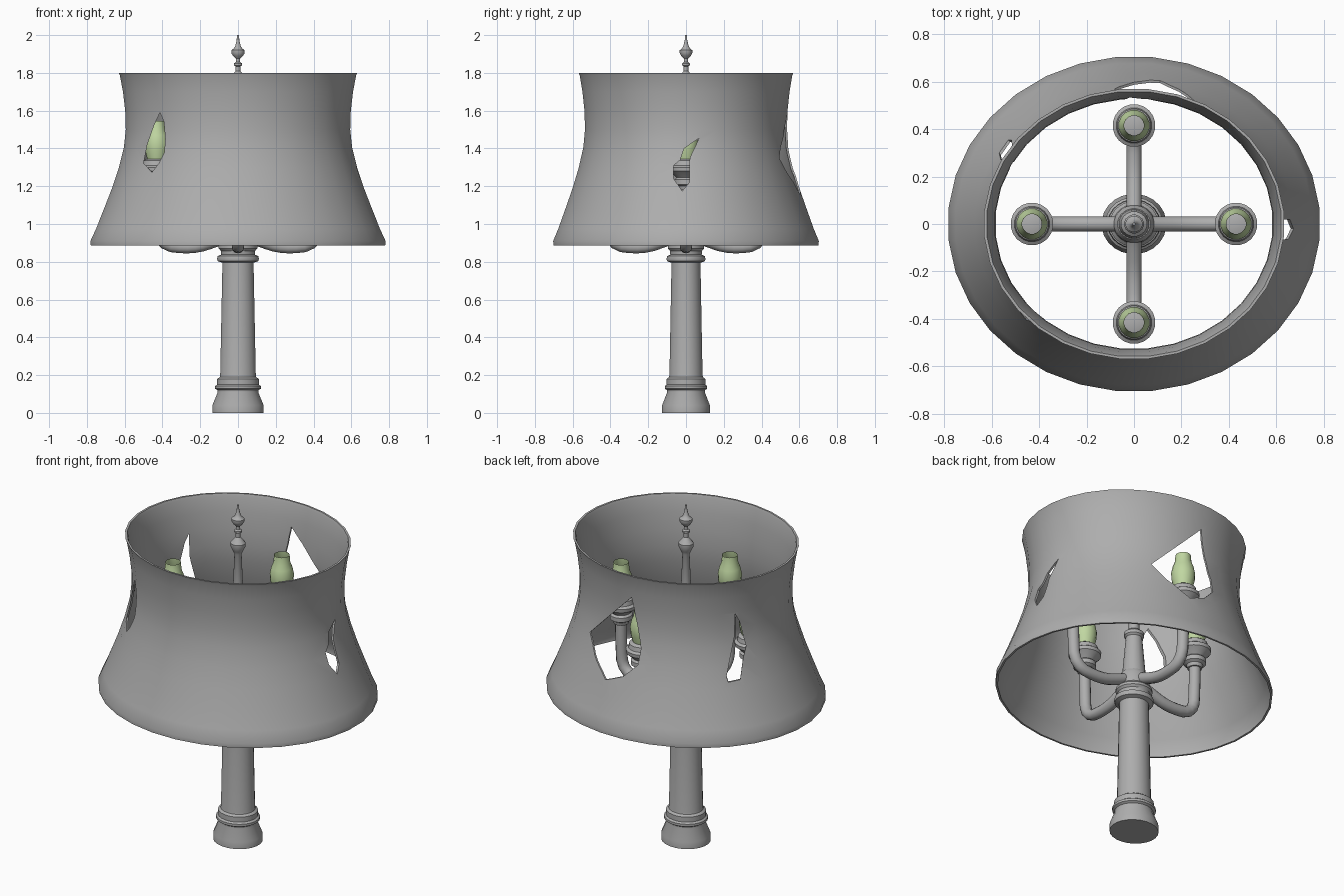
import bpy, bmesh, math
from mathutils import Vector

if "Cube" in bpy.data.objects:
    bpy.data.objects.remove(bpy.data.objects["Cube"])


def material(name, color):
    m = bpy.data.materials.new(name)
    m.diffuse_color = (*color, 1)
    m.use_nodes = True
    m.node_tree.nodes["Principled BSDF"].inputs["Base Color"].default_value = m.diffuse_color
    return m


GREY = material("warm grey", (0.42, 0.42, 0.42))
GREEN = material("pale green", (0.53, 0.68, 0.36))


def finish(name, bm, mat, angle=35):
    bmesh.ops.recalc_face_normals(bm, faces=bm.faces[:])
    me = bpy.data.meshes.new(name)
    bm.to_mesh(me)
    bm.free()
    ob = bpy.data.objects.new(name, me)
    bpy.context.collection.objects.link(ob)
    me.materials.append(mat)
    if angle:
        smooth(ob, angle)
    return ob


def smooth(ob, angle):
    bpy.ops.object.select_all(action='DESELECT')
    bpy.context.view_layer.objects.active = ob
    ob.select_set(True)
    bpy.ops.object.shade_smooth_by_angle(angle=math.radians(angle))


def lathe(name, profile, mat, n=24, ys=1.0, at=(0, 0), closed=False, angle=35):
    """Revolve (radius, z) points about z; ys squashes the depth."""
    bm = bmesh.new()
    rings = []
    for r, z in profile:
        if r == 0:
            rings.append([bm.verts.new((at[0], at[1], z))] * n)
            continue
        rings.append([bm.verts.new((at[0] + r * math.cos(a), at[1] + r * ys * math.sin(a), z))
                      for a in (2 * math.pi * (i + .5) / n for i in range(n))])
    pairs = list(zip(rings, rings[1:]))
    if closed:
        pairs.append((rings[-1], rings[0]))
    for lo, hi in pairs:
        for i in range(n):
            j = (i + 1) % n
            vs = list(dict.fromkeys((lo[i], lo[j], hi[j], hi[i])))
            bm.faces.new(vs)
    return finish(name, bm, mat, angle)


def tube(name, pts, radius, mat, direction, n=12):
    """Sweep a circle along a smoothed path of (distance, z) lying in one vertical plane."""
    path = [Vector(p) for p in pts]
    for _ in range(2):  # corner cutting
        new = [path[0]]
        for a, b in zip(path, path[1:]):
            new += [a.lerp(b, .25), a.lerp(b, .75)]
        path = new + [path[-1]]
    d = Vector((*direction, 0))
    side = Vector((-direction[1], direction[0], 0))
    up = Vector((0, 0, 1))
    bm = bmesh.new()
    rings = []
    for i, p in enumerate(path):
        t = (path[min(i + 1, len(path) - 1)] - path[max(i - 1, 0)]).normalized()
        normal = d * -t.y + up * t.x
        c = d * p.x + up * p.y
        rings.append([bm.verts.new(c + radius * (math.cos(a) * side + math.sin(a) * normal))
                      for a in (2 * math.pi * k / n for k in range(n))])
    for lo, hi in zip(rings, rings[1:]):
        for i in range(n):
            j = (i + 1) % n
            bm.faces.new((lo[i], lo[j], hi[j], hi[i]))
    bm.faces.new(rings[0])
    bm.faces.new(rings[-1])
    return finish(name, bm, mat)


def cut_hole(target, azimuth, pts):
    """Cut an outline (u to the right as seen from outside, z) through one side."""
    a = math.radians(azimuth)
    out = Vector((math.cos(a), math.sin(a), 0))
    right = Vector((-math.sin(a), math.cos(a), 0))
    bm = bmesh.new()
    near, far = [[bm.verts.new(out * d + right * u + Vector((0, 0, z))) for u, z in pts]
                 for d in (.95, .15)]
    bm.faces.new(near)
    bm.faces.new(far)
    for i in range(len(pts)):
        j = (i + 1) % len(pts)
        bm.faces.new((near[i], near[j], far[j], far[i]))
    cutter = finish("hole_cutter", bm, GREY, 0)
    cutter.hide_render = True
    mod = target.modifiers.new("hole", 'BOOLEAN')
    mod.operation, mod.solver, mod.object = 'DIFFERENCE', 'EXACT', cutter
    bpy.context.view_layer.objects.active = target
    bpy.ops.object.modifier_apply(modifier=mod.name)
    bpy.data.objects.remove(cutter)


# Pedestal column with its foot mouldings and collar
lathe("column", [(0, 0), (.137, 0), (.137, .04), (.108, .11), (.109, .12), (.122, .128),
                 (.122, .142), (.111, .15), (.111, .18), (.097, .19), (.095, .2), (.083, .795),
                 (.108, .803), (.112, .815), (.108, .83), (.09, .838), (.092, .858), (.103, .87),
                 (.103, .885), (.088, .9), (.085, .96), (.07, .985), (0, .985)], GREY, ys=.93)

# Central stem and finial
lathe("stem_and_finial", [(0, .96), (.068, .96), (.064, 1.0), (.046, 1.21), (.056, 1.22),
                          (.056, 1.24), (.03, 1.26), (.028, 1.5), (.02, 1.71), (.03, 1.73),
                          (.042, 1.755), (.042, 1.775), (.026, 1.795), (.013, 1.81), (.013, 1.835),
                          (.022, 1.84), (.022, 1.85), (.012, 1.857), (.012, 1.875), (.027, 1.89),
                          (.036, 1.905), (.036, 1.92), (.022, 1.93), (.014, 1.945), (.007, 1.975),
                          (.006, 2.0), (0, 2.0)], GREY, n=16, ys=.95)

# Four curved arms, each with a candle cup and a bulb
ARM = [(.03, .95), (.1, .915), (.24, .87), (.42, .89), (.43, 1.08), (.43, 1.22)]
CUP = [(0, 1.18), (.04, 1.18), (.045, 1.2), (.062, 1.21), (.062, 1.235), (.05, 1.245),
       (.07, 1.265), (.088, 1.28), (.09, 1.3), (.075, 1.31), (.07, 1.335), (.055, 1.345), (0, 1.345)]
BULB = [(0, 1.34), (.05, 1.34), (.063, 1.39), (.066, 1.43), (.058, 1.47), (.046, 1.5), (.042, 1.545)]
for name, d, s in (("right", (1, 0), 1), ("back", (0, 1), .965),
                   ("left", (-1, 0), 1), ("front", (0, -1), .965)):
    tube(name + "_arm", [(r * s, z) for r, z in ARM], .032, GREY, d)
    spot = (d[0] * .43 * s, d[1] * .43 * s)
    lathe(name + "_cup", CUP, GREY, n=20, at=spot)
    lathe(name + "_bulb", BULB, GREEN, n=16, at=spot)

# Flared oval shade with a thin wall
OUTER = [(.783, .885), (.785, .91), (.755, .975), (.715, 1.075), (.672, 1.185), (.635, 1.295),
         (.607, 1.405), (.597, 1.5), (.6, 1.6), (.612, 1.7), (.628, 1.785), (.634, 1.8)]
INNER = [(r - .012, z) for r, z in reversed(OUTER)]
shade = lathe("shade", OUTER + INNER, GREY, n=32, ys=.9, closed=True, angle=0)

# Torn holes: front, right, back and back left
cut_hole(shade, -90, [(-.413, 1.59), (-.445, 1.52), (-.48, 1.42), (-.5, 1.32), (-.455, 1.275),
                      (-.42, 1.32), (-.39, 1.38), (-.385, 1.45), (-.392, 1.54)])
cut_hole(shade, 0, [(.07, 1.455), (-.01, 1.4), (-.03, 1.34), (-.065, 1.31), (-.065, 1.24),
                    (-.02, 1.175), (.018, 1.22), (.02, 1.35)])
cut_hole(shade, 90, [(.02, 1.66), (-.29, 1.35), (-.22, 1.25), (-.11, 1.155), (0, 1.2),
                     (.08, 1.28), (.085, 1.37), (.04, 1.55)])
cut_hole(shade, 125, [(.267, 1.59), (.262, 1.45), (.22, 1.245), (.23, 1.215), (.294, 1.22),
                      (.31, 1.33), (.326, 1.39), (.315, 1.43), (.29, 1.54)])
smooth(shade, 35)
